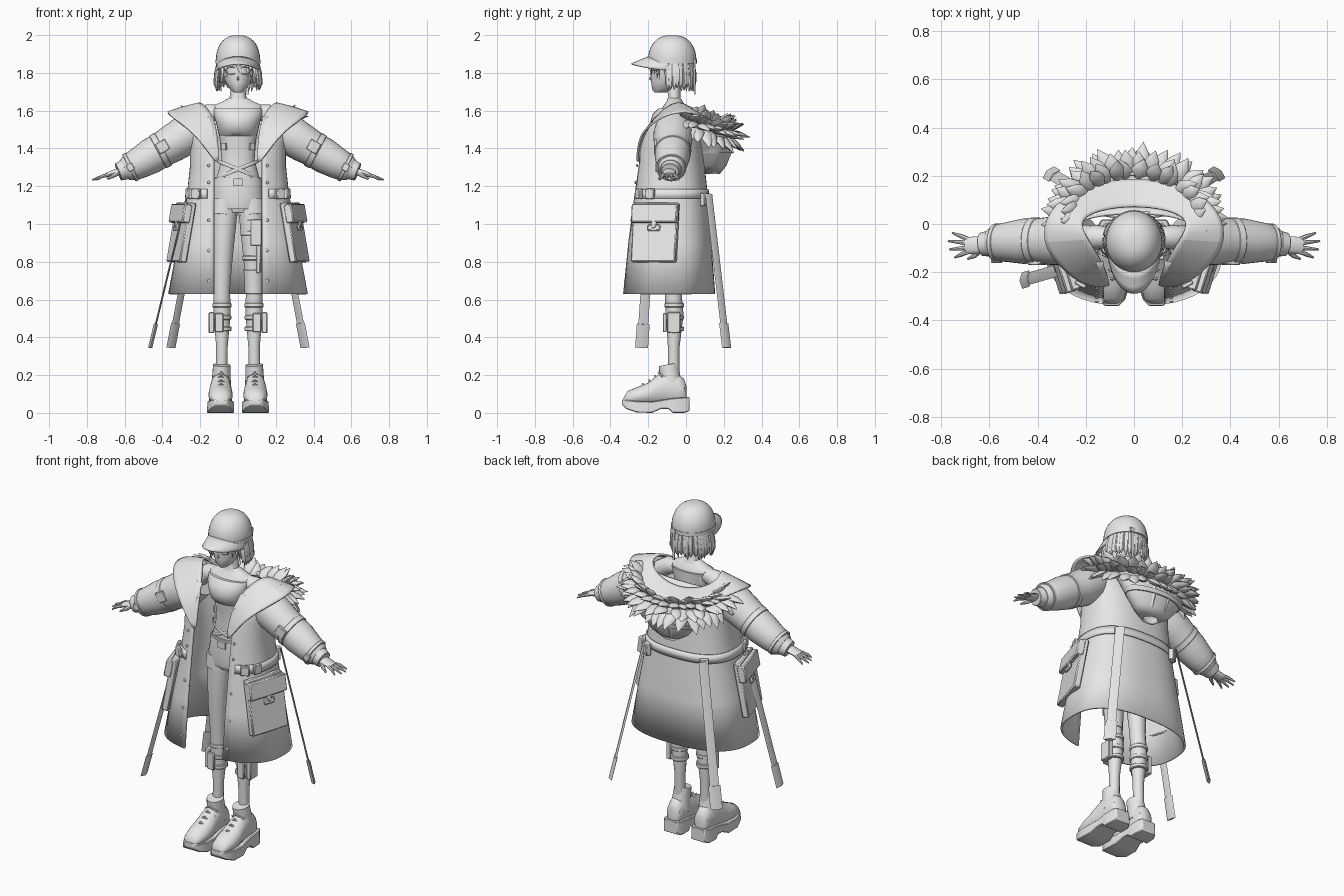
import bpy, bmesh, random
from math import pi, sin, cos, asin, radians
from mathutils import Vector, Matrix

random.seed(4)
old = bpy.data.objects.get("Cube")
if old:
    bpy.data.objects.remove(old, do_unlink=True)

grey = bpy.data.materials.new("plain_grey")
grey.use_nodes = True
grey.diffuse_color = (0.8, 0.8, 0.8, 1)
grey.node_tree.nodes["Principled BSDF"].inputs["Base Color"].default_value = (0.8, 0.8, 0.8, 1)
made = []


def finish(bm, name, mirror=False, thick=0, smooth=0, bevel=0):
    bmesh.ops.recalc_face_normals(bm, faces=bm.faces)
    mesh = bpy.data.meshes.new(name)
    bm.to_mesh(mesh)
    bm.free()
    mesh.materials.append(grey)
    ob = bpy.data.objects.new(name, mesh)
    bpy.context.collection.objects.link(ob)
    if mirror:
        ob.modifiers.new("mirror", 'MIRROR')
    if smooth:
        ob.modifiers.new("smooth", 'SUBSURF').levels = smooth
        ob.modifiers["smooth"].render_levels = smooth
    if thick:
        ob.modifiers.new("thickness", 'SOLIDIFY').thickness = thick
    if bevel:
        ob.modifiers.new("bevel", 'BEVEL').width = bevel
    made.append(ob)


def skin(bm, rings, closed=True, caps=True):
    rows = [[bm.verts.new(p) for p in ring] for ring in rings]
    n = len(rows[0])
    for a, b in zip(rows, rows[1:]):
        for i in range(n if closed else n - 1):
            j = (i + 1) % n
            bm.faces.new((a[i], a[j], b[j], b[i]))
    if caps:
        bm.faces.new(rows[0])
        bm.faces.new(rows[-1])


def tube(bm, pts, radii, ref=(0, 1, 0), n=14):
    """Sweep an oval along pts; a radius pair is (along ref, across it)."""
    pts = [Vector(p) for p in pts]
    rings = []
    for i, p in enumerate(pts):
        t = (pts[min(i + 1, len(pts) - 1)] - pts[max(i - 1, 0)]).normalized()
        u = Vector(ref)
        u = (u - t * u.dot(t)).normalized()
        v = t.cross(u)
        r = radii[i] if isinstance(radii, list) else radii
        a, b = r if isinstance(r, tuple) else (r, r)
        rings.append([p + u * a * cos(k * 2 * pi / n) + v * b * sin(k * 2 * pi / n) for k in range(n)])
    skin(bm, rings)


def oval(z, a, front, back, n=32, gap=0, power=1):
    """Horizontal ring starting at the back; a gap leaves the front open."""
    limit = pi - (asin((gap / a) ** (1 / power)) if gap else 0)
    mid, depth, ring = (front + back) / 2, (back - front) / 2, []
    for i in range(n):
        t = -limit + 2 * limit * i / (n - 1 if gap else n)
        s, c = sin(t), cos(t)
        sx, cy = abs(s) ** power * (1 if s > 0 else -1), abs(c) ** power * (1 if c > 0 else -1)
        ring.append(Vector((a * sx, mid + depth * cy, z)))
    return ring


def box(bm, at, size, turn=0, tilt=0):
    m = Matrix.Translation(at) @ Matrix.Rotation(radians(turn), 4, 'Z') @ Matrix.Rotation(radians(tilt), 4, 'Y')
    bmesh.ops.create_cube(bm, size=1, matrix=m @ Matrix.Diagonal((*size, 1)))


def ball(bm, at, size):
    bmesh.ops.create_uvsphere(bm, u_segments=16, v_segments=10, radius=1,
                              matrix=Matrix.Translation(at) @ Matrix.Diagonal((*size, 1)))


def lofted(name, sections, caps=True, thick=0, **kw):
    bm = bmesh.new()
    skin(bm, [oval(*s, **kw) for s in sections], closed="gap" not in kw, caps=caps)
    finish(bm, name, thick=thick)


# Body
lofted("torso", [(1.06, .09, -.13, -.01), (1.12, .135, -.15, .03), (1.22, .12, -.14, .02),
                 (1.34, .088, -.13, -.01), (1.44, .095, -.14, 0), (1.53, .11, -.15, .01),
                 (1.59, .135, -.14, .01), (1.625, .135, -.12, 0), (1.645, .09, -.105, -.015),
                 (1.668, .045, -.095, -.03), (1.74, .036, -.1, -.03)])
lofted("tube_top", [(1.465, .098, -.148, .005), (1.49, .106, -.178, .01), (1.535, .115, -.19, .015),
                    (1.58, .13, -.178, .015), (1.612, .136, -.145, .015)])
lofted("head", [(1.695, .02, -.165, -.11), (1.71, .04, -.178, -.07), (1.75, .066, -.185, -.03),
                (1.8, .08, -.187, 0), (1.86, .09, -.185, .03), (1.92, .085, -.16, .02)])
bm = bmesh.new()
tube(bm, [(0, -.183, 1.79), (0, -.191, 1.768), (0, -.182, 1.76)], [.002, .006, .003], n=8)
finish(bm, "nose")
bm = bmesh.new()
tube(bm, [(.09, -.055, 1.595), (.15, -.055, 1.588), (.2, -.055, 1.555), (.25, -.06, 1.5), (.35, -.07, 1.42)],
     [.04, .05, .052, .048, .04])
finish(bm, "upper_arm", mirror=True)
bm = bmesh.new()
tube(bm, [(.068, -.07, 1.1), (.075, -.075, .97), (.082, -.075, .8), (.085, -.07, .66), (.085, -.06, .52),
          (.085, -.065, .35), (.088, -.065, .18)], [.07, .064, .053, .044, .047, .031, .03])
finish(bm, "leg", mirror=True)

# Shorts and crossed waist belts
lofted("shorts", [(1.08, .12, -.15, .02), (1.13, .142, -.158, .037), (1.25, .118, -.145, .015)])
bm = bmesh.new()
tube(bm, [(.07, -.07, 1.13), (.076, -.073, 1.05)], .074)
finish(bm, "shorts_cuff", mirror=True)
lofted("waist_belt", [(1.205, .131, -.152, .03), (1.24, .125, -.15, .025)])
bm = bmesh.new()
for side in (-1, 1):
    path = [p + Vector((0, 0, side * p.x * .4)) for p in oval(1.29, .107, -.145, .01, n=24)]
    tube(bm, path + path[:1], (.01, .004), ref=(0, 0, 1), n=6)
    box(bm, (side * .068, -.112, 1.41), (.025, .03, .035), turn=side * 35)
box(bm, (0, -.152, 1.222), (.05, .015, .04))
finish(bm, "waist_straps")

# Face details
bm = bmesh.new()
for side in (-1, 1):
    ring = [(side * .037 + .029 * cos(k * pi / 8), -.191 + .012 * abs(cos(k * pi / 8)), 1.812 + .02 * sin(k * pi / 8))
            for k in range(17)]
    tube(bm, ring, .0025, n=6)
    tube(bm, [(side * .066, -.18, 1.815), (side * .09, -.07, 1.82)], .0025, ref=(0, 0, 1), n=6)
finish(bm, "glasses")

# Hair: inner shell with loose locks over it
lofted("hair_shell", [(1.75, .1, -.15, .035), (1.82, .105, -.16, .045), (1.89, .1, -.16, .04)],
       caps=False, thick=.01, gap=.085)
bm = bmesh.new()
for layer in range(2):
    for k in range(23):
        a = radians(-108 + 216 * k / 22 + random.uniform(-3, 3))
        s, c = sin(a), cos(a)
        low = 1.7 + layer * .02 + random.uniform(0, .025)
        r = .118 - layer * .012
        tube(bm, [(.1 * s, -.065 + .1 * c, 1.88), (r * s, -.065 + r * c * .95, 1.8),
                  ((r + .006) * s, -.065 + r * c * .95, 1.745), ((r - .004) * s, -.065 + .105 * c, low)],
             [(.016, .008), (.018, .009), (.015, .008), .002], ref=(c, -s, 0), n=6)
for k in range(9):
    x = -.08 + .02 * k
    tube(bm, [(x, -.165 + abs(x) * .5, 1.88), (x * 1.05, -.194 + abs(x) * .6, 1.84),
              (x * 1.1 + .008, -.188 + abs(x) * .6, 1.8 - abs(x) * .5)],
         [(.012, .005), (.012, .005), .001], ref=(1, 0, 0), n=6)
finish(bm, "hair_locks")

# Cap with brim, band and hanging strap
rise = [k * pi / 18 for k in range(9)]
lofted("cap_crown", [(1.85, .116, -.2, .055)] + [
    (1.87 + .13 * sin(a), .117 * cos(a) ** .8, -.073 - .128 * cos(a) ** .8, -.073 + .128 * cos(a) ** .8) for a in rise])
lofted("cap_band", [(1.85, .12, -.2, .058), (1.872, .12, -.2, .058)])
bm = bmesh.new()
sweep = [radians(-85 + 170 * k / 20) for k in range(21)]
skin(bm, [[(.114 * sin(a), -.075 - (.12 + .095 * f) * cos(a), 1.89 - .04 * f - .035 * sin(a) ** 2)
           for a in sweep] for f in (0, .35, .7, 1)], closed=False, caps=False)
finish(bm, "cap_brim", thick=.007)
bm = bmesh.new()
box(bm, (.05, .046, 1.77), (.015, .006, .17))
box(bm, (.05, .048, 1.86), (.03, .01, .025))
finish(bm, "cap_strap")

# Open coat
lofted("coat", [(.63, .37, -.34, .155), (.9, .32, -.315, .135), (1.16, .27, -.285, .115),
                (1.3, .255, -.265, .1), (1.42, .255, -.255, .09), (1.5, .265, -.225, .075), (1.57, .28, -.17, .05)],
       caps=False, thick=.012, n=48, gap=.128, power=.8)
lofted("coat_belt", [(1.135, .282, -.292, .125), (1.185, .275, -.287, .12)],
       caps=False, thick=.008, n=48, gap=.165, power=.8)
bm = bmesh.new()
inner = [(.1, -.255, 1.33), (.105, -.235, 1.45), (.125, -.17, 1.57), (.2, -.06, 1.66),
         (.23, .02, 1.63), (.15, .06, 1.57), (0, .08, 1.54)]
outer = [(.12, -.265, 1.33), (.215, -.255, 1.465), (.3, -.19, 1.535), (.39, -.08, 1.6),
         (.36, .06, 1.6), (.23, .16, 1.53), (0, .2, 1.48)]
middle = [(Vector(a) + Vector(b)) / 2 + Vector((0, 0, .004)) for a, b in zip(inner, outer)]
skin(bm, [inner, middle, outer], closed=False, caps=False)
finish(bm, "collar", mirror=True, thick=.01, smooth=2)
bm = bmesh.new()
for z in (.7, .86, 1.02, 1.22, 1.31):
    ball(bm, (.155, -.33 + (z - .63) * .105, z), (.008, .005, .008))
finish(bm, "coat_buttons", mirror=True)
bm = bmesh.new()
box(bm, (.222, -.25, 1.16), (.05, .02, .055), turn=28)
box(bm, (.262, -.19, 1.16), (.02, .05, .055), turn=-22)
box(bm, (.19, .1, 1.13), (.05, .03, .07), turn=-35)
finish(bm, "belt_buckles", mirror=True, bevel=.004)

# Side pockets
bm = bmesh.new()
for at, size in (((.3, -.163, .955), (.04, .245, .32)), ((.304, -.164, 1.055), (.044, .252, .1)),
                 ((.328, -.17, .98), (.014, .07, .035)), ((.326, -.17, 1.01), (.012, .03, .07))):
    box(bm, at, size, turn=-17, tilt=-10)
finish(bm, "side_pocket", mirror=True, bevel=.008)

# Hanging straps with end clips
bm = bmesh.new()
for top, end, ref in (((.2, .12, 1.16), (.355, .215, .345), (1, -1, 0)),
                      ((-.2, .12, 1.16), (-.355, .215, .345), (1, 1, 0)),
                      ((-.275, -.18, 1.13), (-.465, -.235, .345), (0, 1, 0))):
    top, end = Vector(top), Vector(end)
    tube(bm, [top, end], (.026, .005), ref=ref, n=4)
    tube(bm, [top.lerp(end, .84), end], (.034, .011), ref=ref, n=4)
finish(bm, "hanging_straps")

# Sleeves with bands and cuffs
bm = bmesh.new()
tube(bm, [(.2, -.065, 1.53), (.27, -.067, 1.475), (.35, -.07, 1.425), (.41, -.07, 1.39), (.46, -.072, 1.36),
          (.52, -.075, 1.325), (.57, -.078, 1.3), (.6, -.08, 1.287)],
     [.09, .106, .1, .092, .094, .084, .076, .058], n=24)
finish(bm, "sleeve", mirror=True)
bm = bmesh.new()
tube(bm, [(.395, -.07, 1.397), (.425, -.07, 1.381)], .098, n=24)
tube(bm, [(.56, -.078, 1.305), (.578, -.078, 1.296)], .08, n=24)
tube(bm, [(.59, -.08, 1.292), (.635, -.085, 1.275)], [.056, .048], n=20)
box(bm, (.4, -.16, 1.41), (.06, .02, .06), tilt=30)
box(bm, (.57, -.154, 1.3), (.035, .015, .04), tilt=30)
finish(bm, "sleeve_bands", mirror=True, bevel=.003)

# Hands
bm = bmesh.new()
tube(bm, [(.6, -.085, 1.287), (.65, -.088, 1.272), (.7, -.09, 1.258)], [(.026, .02), (.036, .018), (.036, .012)])
for k, reach in enumerate((.745, .767, .772, .755)):
    y = -.116 + k * .018
    spread = (y + .09) * 1.9 - .09
    tube(bm, [(.69, y, 1.26), (.72, (y + spread) / 2, 1.252), (reach, spread, 1.234)], [.01, .009, .004], n=8)
tube(bm, [(.635, -.105, 1.272), (.66, -.13, 1.255), (.69, -.145, 1.238)], [.014, .011, .005], n=8)
finish(bm, "hand", mirror=True)

# Hood bag, its straps and fur trim
lofted("hood", [(1.525, .26, .02, .21), (1.46, .23, .05, .245), (1.38, .18, .07, .24),
                (1.31, .12, .085, .215), (1.265, .05, .1, .18)], caps=False, thick=.012)
lofted("hood_strap", [(1.375, .181, .07, .246), (1.4, .197, .07, .25)])
bm = bmesh.new()
for x in (-.05, .05):
    tube(bm, [(x, .24, 1.46), (x, .235, 1.38), (x * .9, .205, 1.31)], (.012, .008), ref=(1, 0, 0), n=4)
finish(bm, "hood_tabs")
bm = bmesh.new()
for scale, out, lift, high in ((.88, .6, .6, .01), (.97, 1, .35, .005), (1, 1, -.05, -.015), (.97, .8, -.6, -.03)):
    for k in range(20):
        a = radians(-106 + 212 * (k + random.uniform(.2, .8)) / 20)
        s, c = sin(a), cos(a)
        base = Vector((.265 * s * scale, .04 + .175 * c * scale, 1.545 + high - .055 * c))
        skew = random.uniform(-.25, .25)
        way = Vector((out * s + skew * c, out * c - skew * s, lift + random.uniform(-.15, .15))).normalized()
        size = random.uniform(.1, .128)
        bend = Vector((0, 0, -.012))
        tube(bm, [base, base + way * size * .3, base + way * size * .65 + bend * .3, base + way * size + bend],
             [(.016, .01), (.037, .018), (.027, .013), .001], ref=(c, -s, .1), n=8)
finish(bm, "fur_trim")

# Leg gear: calf pouches on both legs, harness on the left leg
bm = bmesh.new()
for z in (.445, .505, .57):
    tube(bm, [(.085, -.062, z - .012), (.085, -.062, z + .012)], .051)
box(bm, (.14, -.065, .478), (.03, .07, .11))
box(bm, (.1, -.113, .478), (.045, .02, .1))
finish(bm, "calf_pouch", mirror=True, bevel=.004)
bm = bmesh.new()
tube(bm, [(.085, -.07, .63), (.084, -.073, .72), (.083, -.075, .76)], [.05, .053, .056])
for z in (.82, .95, 1.01):
    tube(bm, [(.08, -.075, z - .012), (.08, -.075, z + .012)], .068 if z > .9 else .058)
box(bm, (.095, -.138, .955), (.06, .02, .14))
box(bm, (.108, -.128, .84), (.02, .01, .2))
finish(bm, "left_leg_harness", bevel=.003)

# Chunky shoes with arched soles
bm = bmesh.new()
turns = [k * pi / 10 for k in range(20)]
skin(bm, [[(.092 + w * cos(a), y, .04 + h / 2 + h / 2 * sin(a)) for a in turns]
          for y, w, h in ((-.33, .03, .04), (-.31, .05, .075), (-.25, .064, .1), (-.2, .064, .12), (-.15, .058, .16),
                          (-.1, .053, .185), (-.04, .05, .165), (-.01, .043, .14), (.003, .025, .1))])
tube(bm, [(.09, -.075, .12), (.088, -.085, .2), (.086, -.095, .255)], [(.053, .055), (.054, .048), (.05, .046)], n=20)
finish(bm, "shoe", mirror=True)
bm = bmesh.new()
skin(bm, [[(.092 - w, y, low), (.092 + w, y, low), (.092 + w * .97, y, top), (.092 - w * .97, y, top)]
          for y, w, low, top in ((-.34, .03, .045, .07), (-.315, .055, .02, .068), (-.26, .072, .002, .062),
                                 (-.18, .072, 0, .06), (-.13, .062, .022, .068), (-.09, .06, .02, .075),
                                 (-.07, .062, 0, .078), (-.01, .06, 0, .082), (.018, .045, .01, .085))])
finish(bm, "sole", mirror=True, bevel=.004)
bm = bmesh.new()
for y, z in ((-.225, .152), (-.19, .172), (-.16, .195), (-.14, .215)):
    tube(bm, [(.05, y + .015, z - .025), (.09, y - .004, z), (.13, y + .015, z - .025)], .006, n=6)
finish(bm, "laces", mirror=True)

# Smooth shading with sharp edges kept
bpy.ops.object.select_all(action='DESELECT')
for ob in made:
    ob.select_set(True)
bpy.context.view_layer.objects.active = made[0]
bpy.ops.object.shade_smooth_by_angle(angle=radians(40))
